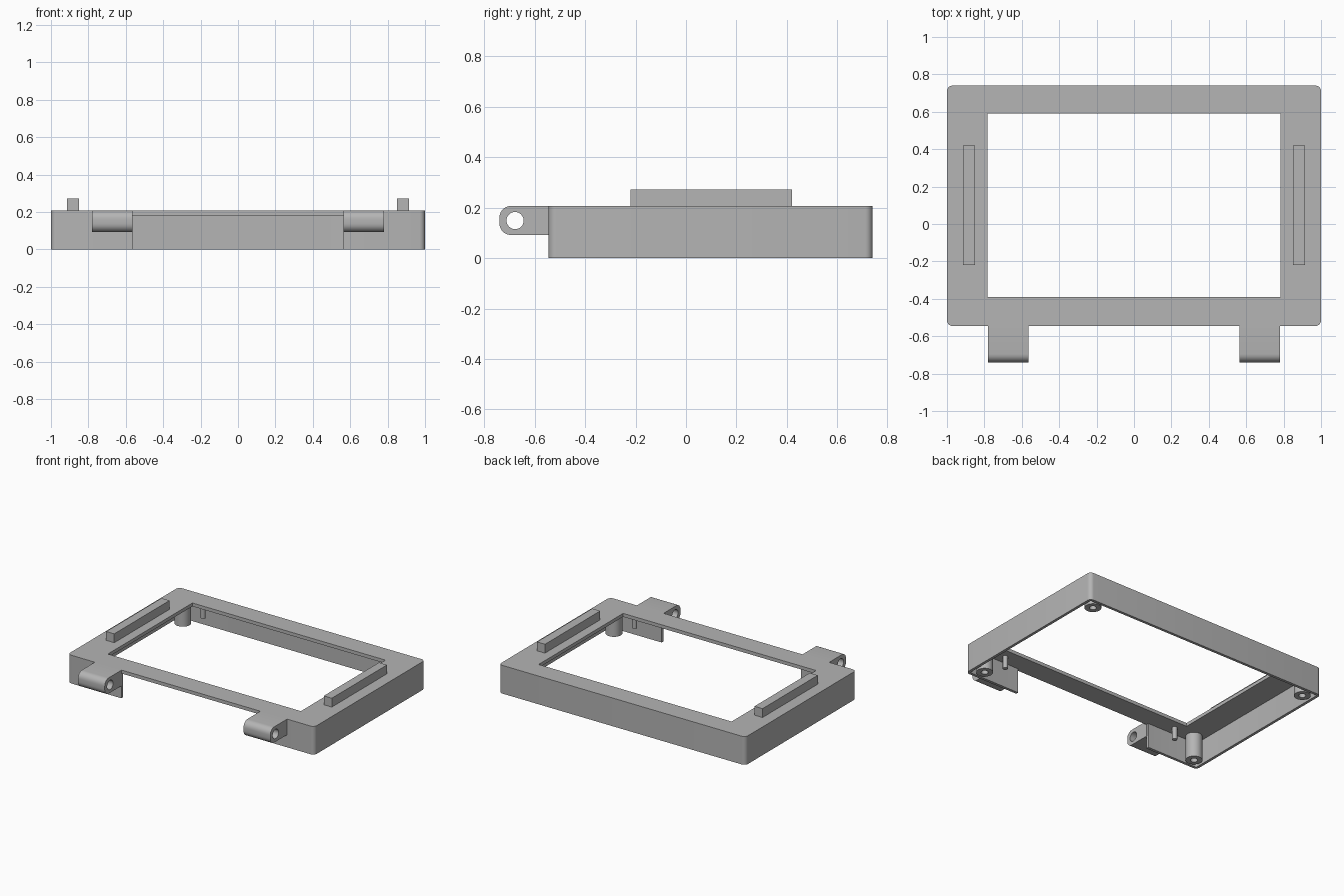
import bpy, bmesh
from math import sin, cos, pi, radians

if "Cube" in bpy.data.objects:
    bpy.data.objects.remove(bpy.data.objects["Cube"], do_unlink=True)

grey = bpy.data.materials.new("light grey plastic")
grey.use_nodes = True
COLOUR = (0.46, 0.46, 0.46, 1)
grey.diffuse_color = COLOUR
grey.node_tree.nodes["Principled BSDF"].inputs["Base Color"].default_value = COLOUR


def circle(u, v, r, n=32):
    return [(u + r * cos(2 * pi * i / n), v + r * sin(2 * pi * i / n)) for i in range(n)]


def rectangle(u0, u1, v0, v1, left=0, right=0, steps=6):
    """Counter-clockwise rectangle with rounded left and right corners."""
    pts = []
    for u, v, r, su, sv, start in ((u1, v1, right, -1, -1, 0), (u0, v1, left, 1, -1, 1),
                                   (u0, v0, left, 1, 1, 2), (u1, v0, right, -1, 1, 3)):
        if not r:
            pts.append((u, v))
            continue
        for i in range(steps + 1):
            a = (start + i / steps) * pi / 2
            pts.append((u + su * r + r * cos(a), v + sv * r + r * sin(a)))
    return pts


def prism(name, outline, lo, hi, axis="z"):
    """Extrude an outline along z (outline in xy) or along x (outline in yz)."""
    place = (lambda u, v, w: (u, v, w)) if axis == "z" else (lambda u, v, w: (w, u, v))
    bm = bmesh.new()
    bottom = [bm.verts.new(place(u, v, lo)) for u, v in outline]
    top = [bm.verts.new(place(u, v, hi)) for u, v in outline]
    bm.faces.new(bottom[::-1])
    bm.faces.new(top)
    n = len(outline)
    for i in range(n):
        j = (i + 1) % n
        bm.faces.new((bottom[i], bottom[j], top[j], top[i]))
    mesh = bpy.data.meshes.new(name)
    bm.to_mesh(mesh)
    bm.free()
    obj = bpy.data.objects.new(name, mesh)
    bpy.context.collection.objects.link(obj)
    mesh.materials.append(grey)
    return obj


def activate(obj):
    bpy.ops.object.select_all(action="DESELECT")
    obj.select_set(True)
    bpy.context.view_layer.objects.active = obj


def cut(obj, *cutters):
    for cutter in cutters:
        cutter.hide_render = True
        mod = obj.modifiers.new("cut", "BOOLEAN")
        mod.operation = "DIFFERENCE"
        mod.solver = "EXACT"
        mod.object = cutter
        activate(obj)
        bpy.ops.object.modifier_apply(modifier=mod.name)
        bpy.data.objects.remove(cutter, do_unlink=True)


def smooth(obj):
    activate(obj)
    bpy.ops.object.shade_smooth_by_angle(angle=radians(30))


FRONT, BACK, TOP, UNDER, WALL = -0.545, 0.74, 0.207, 0.182, 0.02

# Hollow bezel: open underneath, with a screen window and a gap in the front wall
frame = prism("bezel_frame", rectangle(-1, 1, FRONT, BACK, 0.03, 0.03), 0, TOP)
cut(frame,
    prism("cavity", rectangle(-1 + WALL, 1 - WALL, FRONT + WALL, BACK - WALL, 0.01, 0.01), -0.1, UNDER),
    prism("window", rectangle(-0.783, 0.783, -0.39, 0.59), -0.1, 0.4),
    prism("front_gap", rectangle(-0.565, 0.565, FRONT - 0.1, FRONT + 0.05), -0.1, UNDER))
smooth(frame)

for side, sx in (("left", 1), ("right", -1)):
    # Raised rail on the top of each side
    x0, x1 = sorted((sx * 0.85, sx * 0.915))
    prism(side + "_rail", rectangle(x0, x1, -0.22, 0.42), TOP - 0.005, 0.272)

    # Hinge lug with rounded end and pin hole
    x0, x1 = sorted((sx * 0.563, sx * 0.78))
    lug = prism(side + "_hinge_lug", rectangle(-0.74, FRONT + 0.005, 0.092, TOP, left=0.045), x0, x1, "x")
    cut(lug, prism("pin_hole", circle(-0.678, 0.149, 0.034), x0 - 0.1, x1 + 0.1, "x"))
    smooth(lug)

    for end, post_y, peg_y in (("front", FRONT + 0.083, FRONT + 0.09),
                               ("back", BACK - 0.083, BACK - 0.095)):
        # Corner screw post with blind hole
        post = prism(f"{end}_{side}_screw_post", circle(sx * 0.908, post_y, 0.056), 0, UNDER + 0.005)
        cut(post, prism("screw_hole", circle(sx * 0.908, post_y, 0.024, 20), -0.1, 0.16))
        smooth(post)

        # Slim locating peg beneath the top plate
        peg = prism(f"{end}_{side}_peg", circle(sx * 0.735, peg_y, 0.017, 16), 0.09, UNDER + 0.005)
        smooth(peg)
